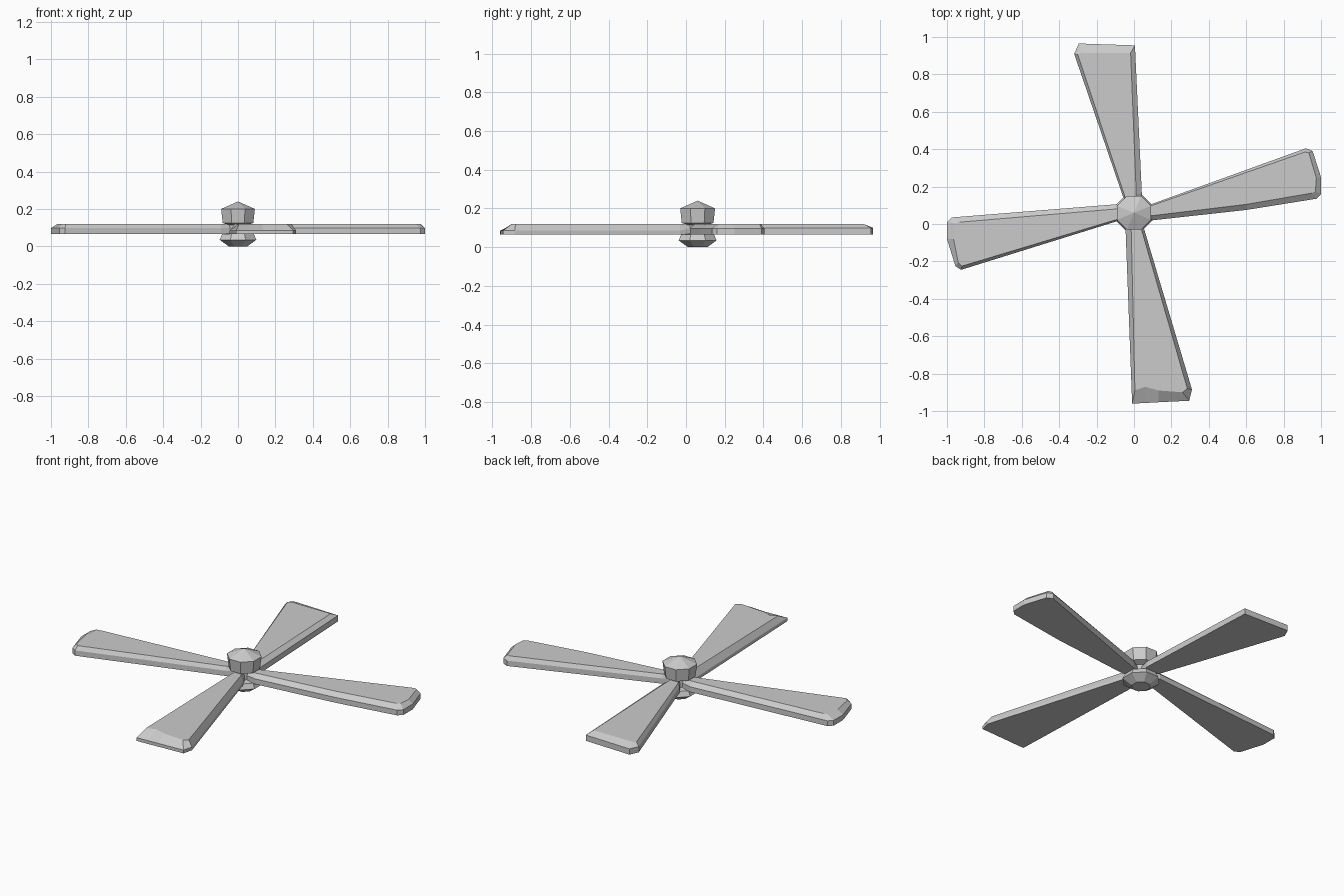
import bpy, bmesh, math

if "Cube" in bpy.data.objects:
    bpy.data.objects.remove(bpy.data.objects["Cube"])

HUB_Y = 0.06
Z_BOTTOM, Z_EDGE, Z_TOP = 0.065, 0.097, 0.12


def finish(name, bm):
    bmesh.ops.recalc_face_normals(bm, faces=bm.faces)
    mesh = bpy.data.meshes.new(name)
    bm.to_mesh(mesh)
    bm.free()
    obj = bpy.data.objects.new(name, mesh)
    bpy.context.collection.objects.link(obj)


def bridge(bm, a, b):
    for i in range(len(a)):
        j = (i + 1) % len(a)
        bm.faces.new((a[i], a[j], b[j], b[i]))


def hub(name, profile, tip=None):
    """Octagonal lathe; radii are measured across the flats."""
    bm = bmesh.new()
    rings = []
    for r, z in profile:
        c = r / math.cos(math.pi / 8)
        rings.append([bm.verts.new((c * math.cos((k + .5) * math.pi / 4),
                                    HUB_Y + c * math.sin((k + .5) * math.pi / 4), z))
                      for k in range(8)])
    for a, b in zip(rings, rings[1:]):
        bridge(bm, a, b)
    bm.faces.new(rings[0][::-1])
    if tip:
        apex = bm.verts.new((0, HUB_Y, tip))
        for k in range(8):
            bm.faces.new((rings[-1][k], rings[-1][(k + 1) % 8], apex))
    else:
        bm.faces.new(rings[-1])
    finish(name, bm)


def blade(name, outline, top, tip_z=Z_EDGE):
    """Flat underside, upright edge, bevel up to the inset top face.
    First and last points are the root; the others follow the rim."""
    bm = bmesh.new()
    n = len(outline)
    low = [bm.verts.new((x, y, Z_BOTTOM)) for x, y in outline]
    mid = [bm.verts.new((x, y, Z_EDGE if i in (0, n - 1) else tip_z))
           for i, (x, y) in enumerate(outline)]
    high = [bm.verts.new((x, y, Z_TOP)) for x, y in top]
    bridge(bm, low, mid)
    bridge(bm, mid, high)
    bm.faces.new(low[::-1])
    bm.faces.new(high)
    finish(name, bm)


# Hub: flared foot, slim neck, pointed cap
hub("hub_foot", [(.05, 0), (.098, .035), (.085, .065), (.05, .07)])
hub("hub_neck", [(.045, .06), (.045, .13)])
hub("hub_cap", [(.05, .115), (.082, .125), (.09, .20)], tip=.24)

# Four flared blades
blade("right_blade",
      [(.04, .03), (.1, .02), (.6, .075), (.975, .135), (1, .16), (1, .25),
       (.955, .39), (.92, .405), (.09, .105), (.04, .08)],
      [(.04, .045), (.1, .045), (.6, .105), (.95, .165), (.97, .175), (.975, .245),
       (.935, .38), (.915, .385), (.09, .097), (.04, .07)])
blade("left_blade",
      [(-.04, .09), (-.1, .105), (-.975, .035), (-1, .01), (-1, -.08),
       (-.955, -.225), (-.925, -.245), (-.09, .015), (-.04, .04)],
      [(-.04, .075), (-.1, .08), (-.93, .01), (-.955, .005), (-.965, -.08),
       (-.94, -.205), (-.92, -.225), (-.09, .025), (-.04, .05)])
blade("back_blade",
      [(.03, .1), (.042, .16), (.005, .955), (-.295, .965), (-.32, .91),
       (-.06, .15), (-.03, .1)],
      [(.01, .1), (.012, .16), (-.018, .915), (-.28, .915), (-.3, .905),
       (-.05, .15), (-.02, .1)], .1)
blade("front_blade",
      [(-.03, .02), (-.045, -.03), (-.01, -.96), (.06, -.957), (.13, -.953),
       (.295, -.945), (.31, -.885), (.055, -.03), (.03, .02)],
      [(-.015, .02), (-.015, -.03), (.005, -.89), (.06, -.87), (.13, -.89),
       (.26, -.9), (.285, -.88), (.04, -.03), (.015, .02)], .085)
